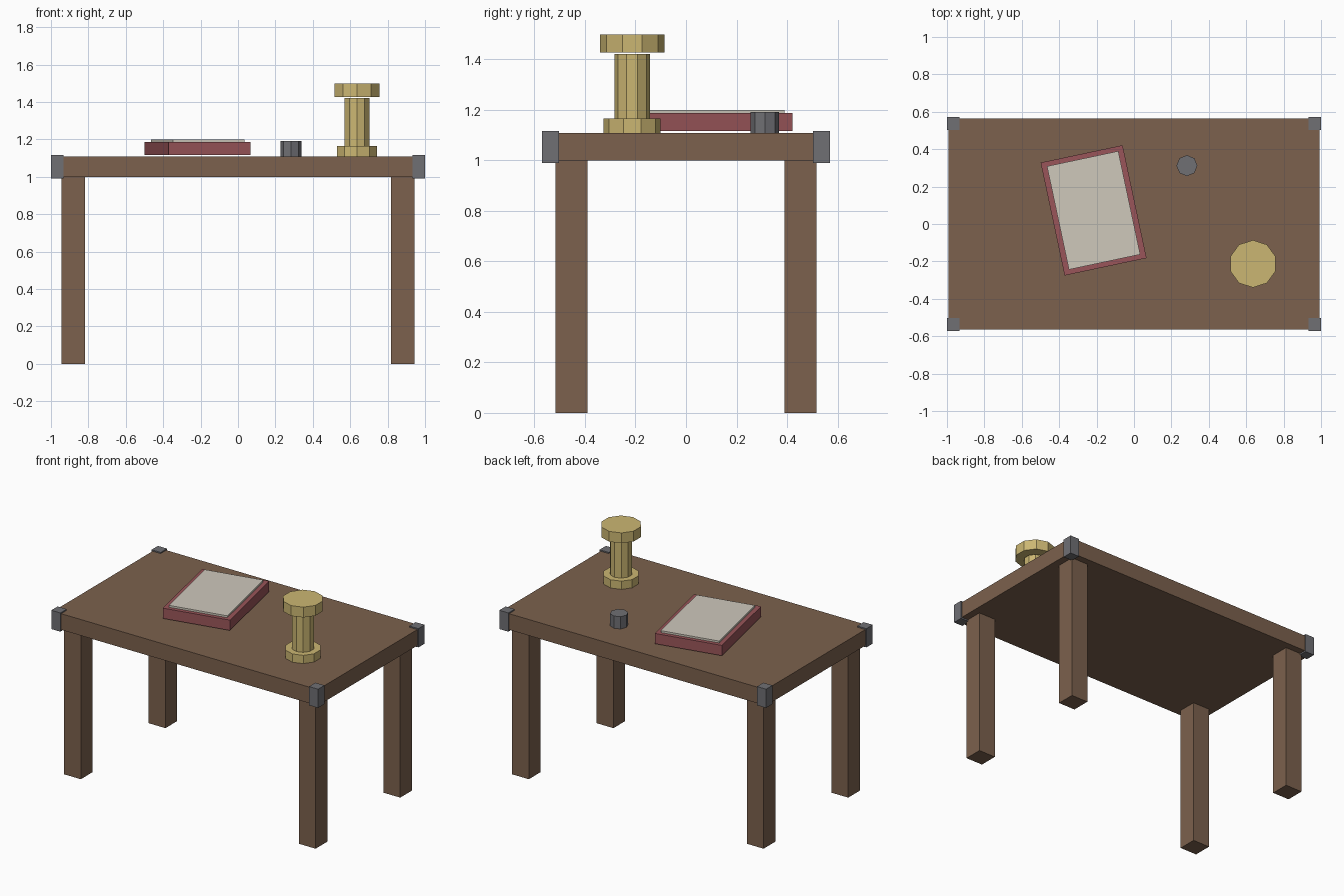
import bpy
from math import radians

if "Cube" in bpy.data.objects:
    bpy.data.objects.remove(bpy.data.objects["Cube"])


def mat(name, r, g, b):
    m = bpy.data.materials.new(name)
    m.diffuse_color = (r, g, b, 1)
    m.use_nodes = True
    m.node_tree.nodes["Principled BSDF"].inputs["Base Color"].default_value = m.diffuse_color
    return m


wood = mat("wood", 0.20, 0.12, 0.075)
iron = mat("iron", 0.16, 0.16, 0.175)
brass = mat("brass", 0.60, 0.47, 0.17)
red = mat("red_cover", 0.32, 0.09, 0.10)
paper = mat("paper", 0.62, 0.58, 0.50)


def finish(name, material):
    ob = bpy.context.object
    ob.name = name
    ob.data.materials.append(material)
    return ob


def box(name, material, x, y, z0, z1, sx, sy, angle=0):
    bpy.ops.mesh.primitive_cube_add(size=1, location=(x, y, (z0 + z1) / 2),
                                    rotation=(0, 0, radians(angle)))
    bpy.context.object.scale = (sx, sy, z1 - z0)
    return finish(name, material)


def prism(name, material, x, y, z0, z1, r, sides):
    bpy.ops.mesh.primitive_cylinder_add(vertices=sides, radius=r, depth=z1 - z0,
                                        location=(x, y, (z0 + z1) / 2))
    return finish(name, material)


# Table top
box("table_top", wood, 0, 0, 1.0, 1.109, 1.985, 1.126)

# Legs and metal corner caps
for sx, side in ((-1, "left"), (1, "right")):
    for sy, end in ((-1, "front"), (1, "back")):
        box(f"{end}_{side}_leg", wood, sx * 0.88, sy * 0.453, 0, 1.0, 0.126, 0.126)
        box(f"{end}_{side}_corner_cap", iron, sx * 0.966, sy * 0.537,
            0.99, 1.117, 0.068, 0.068)

# Book, slightly turned
box("book_cover", red, -0.216, 0.073, 1.117, 1.187, 0.448, 0.617, 12)
box("book_pages", paper, -0.216, 0.073, 1.18, 1.2, 0.39, 0.565, 12)

# Brass candlestick: foot, stem and broad head
prism("candlestick_foot", brass, 0.636, -0.213, 1.109, 1.165, 0.113, 10)
prism("candlestick_stem", brass, 0.636, -0.213, 1.16, 1.421, 0.07, 10)
prism("candlestick_head", brass, 0.636, -0.213, 1.428, 1.498, 0.127, 10)

# Ink pot
prism("ink_pot", iron, 0.283, 0.312, 1.109, 1.192, 0.056, 8)
